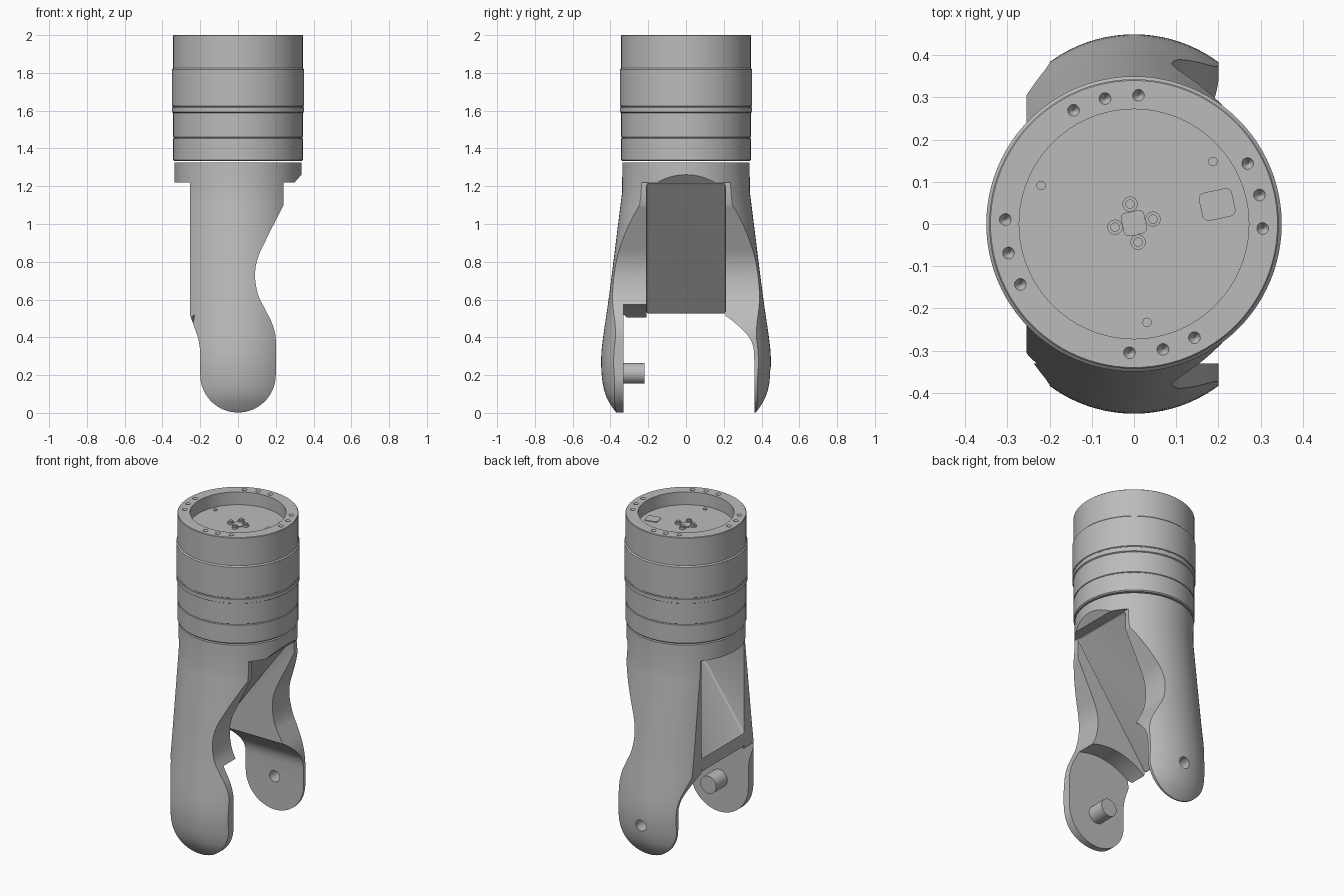
import bpy, bmesh
from math import sin, cos, pi, radians, sqrt
from mathutils import Matrix, Vector

if "Cube" in bpy.data.objects:
    bpy.data.objects.remove(bpy.data.objects["Cube"])

grey = bpy.data.materials.new("machined_grey")
grey.use_nodes = True
grey.diffuse_color = (0.5, 0.5, 0.5, 1)
grey.node_tree.nodes["Principled BSDF"].inputs["Base Color"].default_value = (0.5, 0.5, 0.5, 1)


def make(name, bm):
    bmesh.ops.recalc_face_normals(bm, faces=bm.faces)
    mesh = bpy.data.meshes.new(name)
    bm.to_mesh(mesh)
    bm.free()
    mesh.materials.append(grey)
    ob = bpy.data.objects.new(name, mesh)
    bpy.context.collection.objects.link(ob)
    return ob


def activate(ob):
    bpy.ops.object.select_all(action='DESELECT')
    ob.select_set(True)
    bpy.context.view_layer.objects.active = ob


def smooth(ob, angle=28):
    activate(ob)
    bpy.ops.object.shade_smooth_by_angle(angle=radians(angle))


def boolean(ob, cutter, operation='DIFFERENCE'):
    cutter.hide_render = True
    mod = ob.modifiers.new("cut", 'BOOLEAN')
    mod.operation, mod.solver, mod.object = operation, 'EXACT', cutter
    activate(ob)
    bpy.ops.object.modifier_apply(modifier=mod.name)
    bpy.data.objects.remove(cutter)


def spline(pts, steps=6):
    """Smooth curve through the points."""
    p = [Vector(q) for q in pts]
    p = [2 * p[0] - p[1]] + p + [2 * p[-1] - p[-2]]
    out = []
    for a, b, c, d in zip(p, p[1:], p[2:], p[3:]):
        for i in range(steps):
            t = i / steps
            out.append(0.5 * (2 * b + (c - a) * t + (2 * a - 5 * b + 4 * c - d) * t ** 2
                              + (3 * b - a - 3 * c + d) * t ** 3))
    return [tuple(q) for q in out] + [tuple(pts[-1])]


def prism(name, pts, lo, hi, axis, bevel=0):
    """Extrude an outline (h, z) along x or y."""
    bm = bmesh.new()
    place = (lambda h, z, d: (d, h, z)) if axis == 'x' else (lambda h, z, d: (h, d, z))
    a = [bm.verts.new(place(h, z, lo)) for h, z in pts]
    b = [bm.verts.new(place(h, z, hi)) for h, z in pts]
    bm.faces.new(a)
    bm.faces.new(b[::-1])
    for i in range(len(a)):
        j = (i + 1) % len(a)
        bm.faces.new((a[i], b[i], b[j], a[j]))
    if bevel:
        bmesh.ops.bevel(bm, geom=bm.edges[:], offset=bevel, segments=3,
                        profile=0.5, affect='EDGES')
    return make(name, bm)


def cylinder(bm, r1, r2, depth, matrix, segments=32):
    bmesh.ops.create_cone(bm, cap_ends=True, segments=segments, radius1=r1,
                          radius2=r2, depth=depth, matrix=matrix)


def y_cylinder(name, r, y0, y1, z, segments=32):
    bm = bmesh.new()
    m = Matrix.Translation((0, (y0 + y1) / 2, z)) @ Matrix.Rotation(pi / 2, 4, 'X')
    cylinder(bm, r, r, y1 - y0, m, segments)
    return make(name, bm)


def lathe(name, profile, segments=96):
    bm = bmesh.new()
    rings = []
    for r, z in profile:
        if r == 0:
            rings.append([bm.verts.new((0, 0, z))] * segments)
        else:
            rings.append([bm.verts.new((r * cos(2 * pi * i / segments),
                                        r * sin(2 * pi * i / segments), z))
                          for i in range(segments)])
    for a, b in zip(rings, rings[1:]):
        for i in range(segments):
            j = (i + 1) % segments
            bm.faces.new(list(dict.fromkeys((a[i], a[j], b[j], b[i]))))
    return make(name, bm)


# Fork blank: a round section that splits and spreads towards the tips
RADIUS, N = 0.336, 48
bm = bmesh.new()
rings = []
stations = spline([(0.35, -0.02), (0.39, 0.03), (0.427, 0.1), (0.446, 0.2), (0.446, 0.34),
                   (0.41, 0.6), (0.378, 0.85), (0.338, 1.17)], 5) + [(0.337, 1.325)]
for y, z in stations:
    s = y - RADIUS
    rings.append([bm.verts.new((RADIUS * cos(pi * i / N) * side, 
                                (RADIUS * sin(pi * i / N) + s) * side, z))
                  for side in (1, -1) for i in range(N + 1)])
for a, b in zip(rings, rings[1:]):
    for i in range(len(a)):
        j = (i + 1) % len(a)
        bm.faces.new((a[i], a[j], b[j], b[i]))
bm.faces.new(rings[0])
bm.faces.new(rings[-1])
fork = make("fork", bm)

# Side silhouette of the fork: collar, waist notch and rounded tips
notch = spline([(0.24, 1.1), (0.195, 1.01), (0.145, 0.91), (0.105, 0.82), (0.09, 0.73),
                (0.105, 0.63), (0.14, 0.555), (0.178, 0.48), (0.198, 0.41), (0.2, 0.34)])
tip = [(0.2 * cos(pi * i / 32), 0.202 - 0.2 * sin(pi * i / 32)) for i in range(33)]
rear = spline([(-0.2, 0.33), (-0.21, 0.39), (-0.235, 0.465), (-0.255, 0.52)], 4)
outline = ([(0.4, 1.4), (0.4, 1.33), (0.335, 1.26), (0.3, 1.22), (0.24, 1.22)] + notch + tip
           + rear + [(-0.255, 1.22), (-0.4, 1.22), (-0.4, 1.4)])
boolean(fork, prism("silhouette", outline, -0.6, 0.6, 'y'), 'INTERSECT')

# Pockets on both sides of the sloping web
boolean(fork, prism("open_pocket", [(0.24, 1.22), (-0.255, 0.52), (-0.6, 0.52), (-0.6, -0.2),
                                    (0.6, -0.2), (0.6, 1.22)], -0.21, 0.21, 'y', 0.015))
boolean(fork, prism("rear_pocket", [(0.183, 1.219), (-0.255, 0.6), (-0.5, 0.6),
                                    (-0.5, 1.219)], -0.21, 0.21, 'y', 0.015))

# Inner faces of the two tips: a flared one at the back, a round seat at the front
flare = spline([(0.19, 0.522), (0.23, 0.5), (0.3, 0.44), (0.34, 0.39), (0.358, 0.34), (0.362, 0.26)])
boolean(fork, prism("flare", flare + [(0.362, -0.2), (0.1, -0.2), (0.1, 0.522)], -0.6, 0.6, 'x'))
boolean(fork, y_cylinder("round_seat", 0.386, -0.33, -0.19, 0.21, 96))
boolean(fork, y_cylinder("pivot_hole", 0.035, 0.2, 0.6, 0.21))
smooth(fork)

# Pivot pin on the front tip
smooth(y_cylinder("pivot_pin", 0.055, -0.34, -0.22, 0.21))

# Stacked round housing with a recessed top
FLOOR = 1.92
housing = lathe("housing", [
    (0, 1.334), (0.337, 1.334), (0.343, 1.34), (0.343, 1.452), (0.339, 1.455), (0.339, 1.457),
    (0.343, 1.46), (0.343, 1.588), (0.35, 1.592), (0.35, 1.616), (0.346, 1.619), (0.346, 1.623),
    (0.35, 1.626), (0.35, 1.818), (0.343, 1.825), (0.343, 1.997), (0.34, 2.0),
    (0.272, 2.0), (0.272, FLOOR), (0, FLOOR)])

# Bolt dimples in the rim, in four groups of three
bm = bmesh.new()
for quarter in range(4):
    for k in range(3):
        a = radians(quarter * 90 - 2 + 15 * k)
        cylinder(bm, 0.002, 0.026, 0.04,
                 Matrix.Translation((0.305 * cos(a), 0.305 * sin(a), 2.0)), 20)
boolean(housing, make("dimples", bm))
smooth(housing)


# Small fittings on the recessed floor
def floor_stud(name, r, x, y, h):
    bm = bmesh.new()
    cylinder(bm, r, r, h, Matrix.Translation((x, y, FLOOR + h / 2)), 24)
    smooth(make(name, bm))


for i in range(4):
    a = radians(12 + 90 * i)
    x, y = 0.046 * cos(a), 0.046 * sin(a) + 0.002
    floor_stud("contact_ring", 0.018, x, y, 0.012)
    floor_stud("contact_pin", 0.011, x, y, 0.02)
for x, y in ((-0.22, 0.091), (0.187, 0.148), (0.031, -0.233)):
    floor_stud("locating_pin", 0.011, x, y, 0.006)


def floor_plate(name, w, d, x, y, corner):
    bm = bmesh.new()
    m = (Matrix.Translation((x, y, FLOOR + 0.002)) @ Matrix.Rotation(radians(12), 4, 'Z')
         @ Matrix.Diagonal((w, d, 0.006, 1)))
    bmesh.ops.create_cube(bm, size=1, matrix=m)
    upright = [e for e in bm.edges if abs(e.verts[0].co.z - e.verts[1].co.z) > 0.004]
    bmesh.ops.bevel(bm, geom=upright, offset=corner, segments=4, profile=0.5, affect='EDGES')
    smooth(make(name, bm))


floor_plate("connector_plate", 0.08, 0.068, 0.197, 0.046, 0.015)
floor_plate("contact_base", 0.056, 0.056, 0, 0.002, 0.012)
